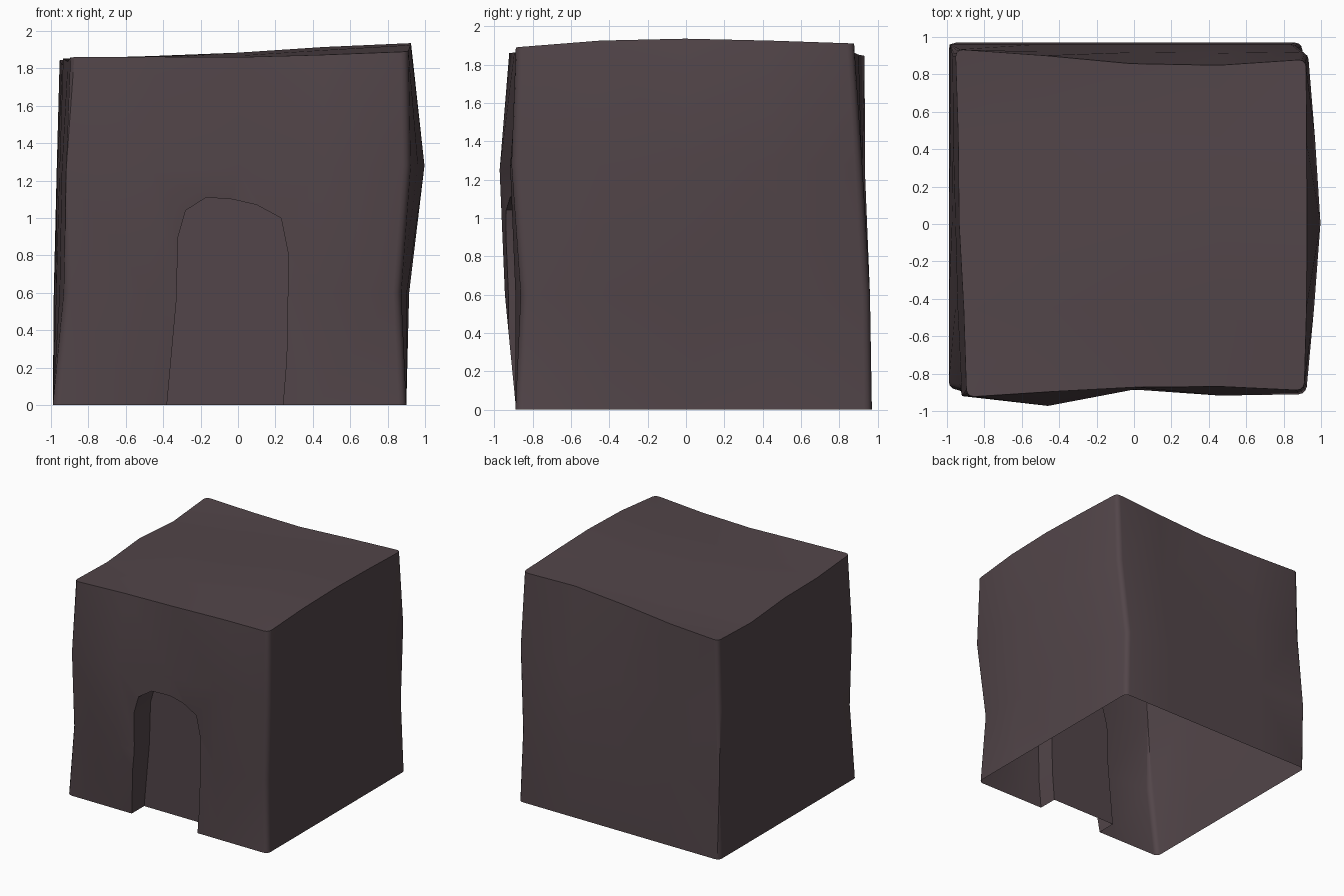
import bpy, bmesh, math
from mathutils import Vector

if "Cube" in bpy.data.objects:
    bpy.data.objects.remove(bpy.data.objects["Cube"])

N = 4  # segments along each wall

# Wall levels: corners run front-left, front-right, back-right, back-left
LEVELS = [
    [(-.99, -.885, 0), (.90, -.89, 0), (.90, .97, 0), (-.99, .97, 0)],
    [(-.93, -.90, .6), (.87, -.86, .6), (.88, .96, .6), (-.985, .96, .6)],
    [(-.92, -.92, 1.24), (.92, -.91, 1.28), (.93, .92, 1.28), (-.97, .935, 1.24)],
    [(-.895, -.925, 1.86), (.91, -.89, 1.89), (.92, .88, 1.91), (-.955, .935, 1.845)],
]
# Outward bulge of front, right, back and left walls at quarter points per level
BULGE = [
    [(0, 0, 0)] * 4,
    [(.055, .01, .02), (.03, .04, .02), (0, 0, 0), (.01, .015, .01)],
    [(.055, -.03, .005), (.04, .072, .04), (-.01, -.01, -.01), (.01, .01, .01)],
    [(-.02, -.035, -.03), (.01, .01, .005), (-.045, -.05, -.02), (.0, .01, .0)],
]
# Rise of the roof edge at quarter points
RISE = [(-.005, -.015, -.01), (.03, .035, .02), (.01, -.005, -.01), (-.03, 0, -.02)]
OUT = [Vector((0, -1, 0)), Vector((1, 0, 0)), Vector((0, 1, 0)), Vector((-1, 0, 0))]


def ring(level):
    pts = []
    for s in range(4):
        a, b = Vector(LEVELS[level][s]), Vector(LEVELS[level][(s + 1) % 4])
        for i in range(N):
            p = a.lerp(b, i / N)
            if i:
                p += OUT[s] * BULGE[level][s][i - 1]
                if level == 3:
                    p.z += RISE[s][i - 1]
            pts.append(p)
    return pts


def make_object(name, bm):
    bmesh.ops.recalc_face_normals(bm, faces=bm.faces)
    me = bpy.data.meshes.new(name)
    bm.to_mesh(me)
    bm.free()
    ob = bpy.data.objects.new(name, me)
    bpy.context.collection.objects.link(ob)
    return ob


# Uneven block walls
bm = bmesh.new()
rings = [[bm.verts.new(p) for p in ring(k)] for k in range(4)]
M = 4 * N
for lo, hi in zip(rings, rings[1:]):
    for i in range(M):
        j = (i + 1) % M
        bm.faces.new((lo[i], lo[j], hi[j], hi[i]))
bm.faces.new(rings[0][::-1])

# Roof: patch blended from its four edges
top = rings[3]
front, right = top[0:N + 1], top[N:2 * N + 1]
back, left = top[2 * N:3 * N + 1][::-1], (top[3 * N:] + [top[0]])[::-1]
grid = {}
for i in range(N + 1):
    for j in range(N + 1):
        u, v = i / N, j / N
        if j == 0: grid[i, j] = front[i]
        elif j == N: grid[i, j] = back[i]
        elif i == 0: grid[i, j] = left[j]
        elif i == N: grid[i, j] = right[j]
        else:
            p = front[i].co.lerp(back[i].co, v) + left[j].co.lerp(right[j].co, u)
            p -= front[0].co.lerp(front[N].co, u).lerp(back[0].co.lerp(back[N].co, u), v)
            grid[i, j] = bm.verts.new(p)
for i in range(N):
    for j in range(N):
        bm.faces.new((grid[i, j], grid[i + 1, j], grid[i + 1, j + 1], grid[i, j + 1]))

# Rounded upright corners
corners = [bm.edges.get((rings[k][c], rings[k + 1][c])) for k in range(3) for c in range(0, M, N)]
bmesh.ops.bevel(bm, geom=corners, offset=.04, segments=3, profile=.5, affect='EDGES')
bmesh.ops.triangulate(bm, faces=[f for f in bm.faces if f.calc_center_median().z > .01])
block = make_object("hut_block", bm)

# Doorway cutter
DOOR = [(-.39, -.2), (-.38, 0), (-.33, .55), (-.32, .9), (-.28, 1.04), (-.17, 1.11), (-.03, 1.1),
        (.1, 1.07), (.23, 1.0), (.27, .8), (.26, .25), (.24, 0), (.235, -.2)]
bm = bmesh.new()
face = bm.faces.new([bm.verts.new((x, -1.3, z)) for x, z in DOOR])
ext = bmesh.ops.extrude_face_region(bm, geom=[face])
for v in [g for g in ext["geom"] if isinstance(g, bmesh.types.BMVert)]:
    v.co.y = -.72
cutter = make_object("doorway_cutter", bm)
cutter.hide_render = True

mod = block.modifiers.new("doorway", 'BOOLEAN')
mod.operation, mod.solver, mod.object = 'DIFFERENCE', 'EXACT', cutter
bpy.ops.object.select_all(action='DESELECT')
bpy.context.view_layer.objects.active = block
block.select_set(True)
bpy.ops.object.modifier_apply(modifier=mod.name)
bpy.data.objects.remove(cutter)

# Open underside
bm = bmesh.new()
bm.from_mesh(block.data)
floor = [f for f in bm.faces if all(abs(v.co.z) < .001 for v in f.verts)]
bmesh.ops.delete(bm, geom=floor, context='FACES')
bm.to_mesh(block.data)
bm.free()

bpy.ops.object.shade_smooth_by_angle(angle=math.radians(40))
mat = bpy.data.materials.new("dark_clay")
mat.diffuse_color = (.085, .06, .067, 1)
mat.use_nodes = True
mat.node_tree.nodes["Principled BSDF"].inputs["Base Color"].default_value = mat.diffuse_color
block.data.materials.clear()
block.data.materials.append(mat)
